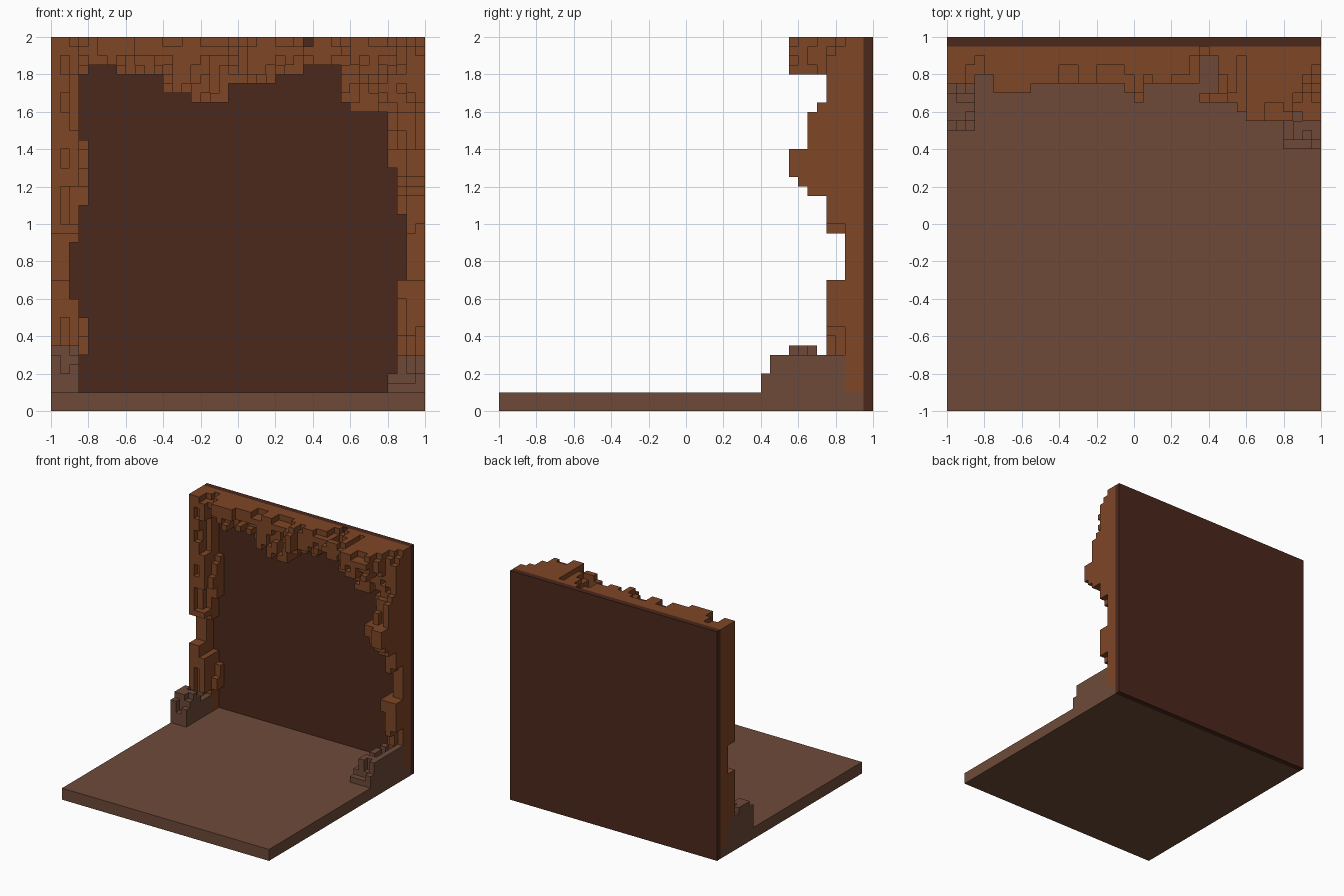
import bpy, bmesh, random
from mathutils import Vector

if "Cube" in bpy.data.objects:
    bpy.data.objects.remove(bpy.data.objects["Cube"])

random.seed(7)
U = 0.05                      # size of one block
WALL_Y = 0.95                 # inner face of the back wall
N = 40                        # blocks per side


def mat(name, rgb):
    lin = [((c / 255 + 0.055) / 1.055) ** 2.4 for c in rgb]
    m = bpy.data.materials.new(name)
    m.diffuse_color = (*lin, 1)
    m.use_nodes = True
    m.node_tree.nodes["Principled BSDF"].inputs["Base Color"].default_value = m.diffuse_color
    return m


DARK = mat("dark wall brown", (75, 40, 28))
RUST = mat("rust brown", (126, 70, 38))
EARTH = mat("earth brown", (109, 74, 57))


def add_object(name, bm, material):
    me = bpy.data.meshes.new(name)
    bm.to_mesh(me)
    bm.free()
    me.materials.append(material)
    bpy.context.collection.objects.link(bpy.data.objects.new(name, me))


def box(name, lo, hi, material):
    bm = bmesh.new()
    bmesh.ops.create_cube(bm, size=1)
    lo, hi = Vector(lo), Vector(hi)
    for v in bm.verts:
        v.co = [(lo[a] + hi[a]) / 2 + v.co[a] * (hi[a] - lo[a]) for a in range(3)]
    add_object(name, bm, material)


def step(profile, t):
    """Value of a stepped profile [(start, value), ...] at block t."""
    return [v for s, v in profile if s <= t][-1]


def blocks(name, cells, solid, material):
    """Mesh the outer faces of block cells (x, depth from wall, z)."""
    bm = bmesh.new()
    cache = {}

    def vert(p):
        if p not in cache:
            cache[p] = bm.verts.new((-1 + U * p[0], WALL_Y - U * p[1], U * p[2]))
        return cache[p]

    for c in sorted(cells):
        for a in range(3):
            for s in (0, 1):
                nb = list(c)
                nb[a] += 2 * s - 1
                if tuple(nb) in solid:
                    continue
                b, d = (a + 1) % 3, (a + 2) % 3
                ring = []
                for ob, od in ((0, 0), (1, 0), (1, 1), (0, 1)):
                    p = list(c)
                    p[a] += s
                    p[b] += ob
                    p[d] += od
                    ring.append(vert(tuple(p)))
                # depth axis is mirrored, so winding is flipped
                bm.faces.new(ring[::-1] if s == 0 else ring).normal_flip()
    bmesh.ops.dissolve_limit(bm, angle_limit=0.01, verts=bm.verts, edges=bm.edges)
    add_object(name, bm, material)


# Floor slab and back wall
box("floor", (-1, -1, 0), (1, WALL_Y, 0.1), EARTH)
box("back_wall", (-1, WALL_Y, 0), (1, 1, 2), DARK)

# Stepped outlines, in blocks: depth from the wall and width towards the middle
LEFT_DEPTH = [(2, 2), (6, 4), (14, 2), (19, 4)]
LEFT_WIDTH = [(2, 3), (6, 4), (10, 3), (12, 2), (18, 3), (22, 4), (29, 3)]
RIGHT_DEPTH = [(2, 2), (6, 4), (14, 2), (19, 4), (23, 6), (24, 7), (25, 8),
               (28, 6), (32, 5), (33, 4), (38, 3), (39, 2)]
RIGHT_WIDTH = [(2, 3), (14, 2), (21, 3), (26, 4), (32, 5)]
TOP_DEPTH = [(0, 4), (3, 3), (5, 5), (9, 4), (19, 5), (20, 6), (21, 4), (27, 6),
             (31, 7), (32, 8), (37, 6), (38, 4), (39, 2)]
TOP_DROP = [(0, 4), (4, 3), (7, 4), (12, 6), (15, 7), (19, 5), (24, 4), (27, 3),
            (31, 7), (32, 8)]


def side(depth, width, flip):
    """Ragged upright: full depth outside, eroded towards the middle."""
    cells = set()
    for k in range(2, N):
        if k % 2 == 0:
            wear = [0, random.choice((0, 0, 1)), random.choice((0, 1, 2)),
                    random.choice((1, 2, 3)), 3]
        for c in range(step(width, k)):
            d = max(1, step(depth, k) - wear[c])
            if flip and c == 0 and (k < 9 or k == 19):   # worn outer corner
                d = 2
            for n in range(d):
                cells.add((N - 1 - c if flip else c, n, k))
    return cells


def lintel():
    """Ragged top beam with a gap near the wall on the right."""
    cells = set()
    for i in range(N):
        full = step(TOP_DEPTH, i)
        if i % 2 == 0:
            worn = random.choice((0, 0, 1, 2))
        for r in range(step(TOP_DROP, i)):
            d = full if r < 4 else min(full, 4)
            if r == 0:
                d -= worn
            elif r > 1:
                d -= random.choice((0, 0, 1, 2))
            for n in range(max(1, d)):
                cells.add((i, n, N - 1 - r))
    gap = {(i, n, k) for i in (27, 28) for n in range(1, 5) for k in range(N)}
    gap |= {(27, 0, N - 1), (29, 4, N - 1), (29, 3, N - 1)}
    notch = {(i, n, N - 1) for i in (26, 31) for n in range(1, 9)}
    return cells - gap - notch


def rubble(reach, heights, width, flip):
    """Stepped pile in a floor corner, lower towards the middle."""
    cells = set()
    for n in range(reach):
        for c in range(width):
            h = step(heights, n) - (random.choice((0, 1, 1, 2)) if c else 0)
            if c == 3:
                h = min(h, 2)
            for k in range(2, 2 + h):
                cells.add((N - 1 - c if flip else c, n, k))
    return cells


left = side(LEFT_DEPTH, LEFT_WIDTH, False)
right = side(RIGHT_DEPTH, RIGHT_WIDTH, True)
top = lintel() - left - right
left_pile = rubble(9, [(0, 4), (5, 5), (8, 4)], 3, False) - left
right_pile = rubble(11, [(0, 4), (10, 2)], 4, True) - right
# Cells hidden behind the slabs count as solid so no inner faces are made
solid = left | right | top | left_pile | right_pile
solid |= {(i, -1, k) for i in range(N) for k in range(N)}
solid |= {(i, n, 1) for i in range(N) for n in range(N)}

blocks("left_frame", left, solid, RUST)
blocks("right_frame", right, solid, RUST)
blocks("top_frame", top, solid, RUST)
blocks("left_rubble", left_pile, solid, EARTH)
blocks("right_rubble", right_pile, solid, EARTH)
